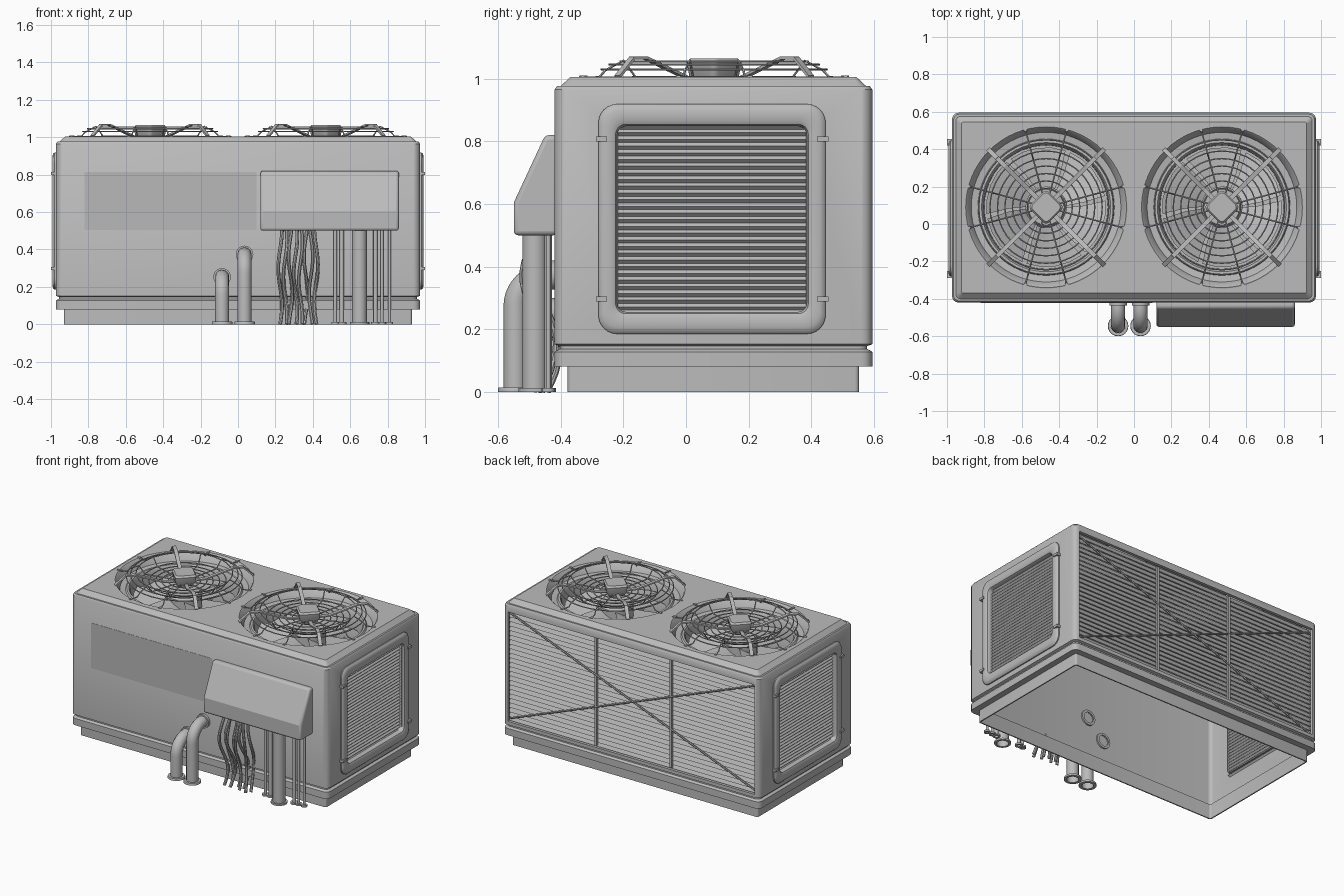
import bpy, bmesh, random
from math import sin, cos, pi, radians
from mathutils import Matrix, Vector

random.seed(4)
if "Cube" in bpy.data.objects:
    bpy.data.objects.remove(bpy.data.objects["Cube"])


def material(name, value):
    m = bpy.data.materials.new(name)
    m.use_nodes = True
    m.diffuse_color = (value, value, value, 1)
    m.node_tree.nodes["Principled BSDF"].inputs["Base Color"].default_value = m.diffuse_color
    return m


GREY = material("light_grey", 0.5)
CY, HX, HY = 0.0875, 0.973, 0.5075      # cabinet centre and half sizes


def finish(name, bm, mat=GREY):
    bmesh.ops.recalc_face_normals(bm, faces=bm.faces)
    mesh = bpy.data.meshes.new(name)
    bm.to_mesh(mesh)
    bm.free()
    mesh.materials.append(mat)
    mesh.shade_smooth()
    mesh.set_sharp_from_angle(angle=radians(35))
    ob = bpy.data.objects.new(name, mesh)
    bpy.context.scene.collection.objects.link(ob)
    return ob


def rounded_rect(hx, hy, r, n=4):
    r = max(r, 0.004)
    return [(sx * (hx - r) + r * cos(a0 + i * pi / 2 / n), sy * (hy - r) + r * sin(a0 + i * pi / 2 / n))
            for sx, sy, a0 in ((1, 1, 0), (-1, 1, pi / 2), (-1, -1, pi), (1, -1, 1.5 * pi))
            for i in range(n + 1)]


def loft(name, rings, caps=True):
    bm = bmesh.new()
    loops = [[bm.verts.new(p) for p in ring] for ring in rings]
    for a, b in zip(loops, loops[1:]):
        for i in range(len(a)):
            j = (i + 1) % len(a)
            bm.faces.new((a[i], a[j], b[j], b[i]))
    if caps:
        bm.faces.new(loops[0])
        bm.faces.new(loops[-1])
    return finish(name, bm)


def circle(x, y, z, r, n=40):
    return [(x + r * cos(2 * pi * i / n), y + r * sin(2 * pi * i / n), z) for i in range(n)]


def lathe(name, profile, x, y, steps=48, caps=False):
    return loft(name, [circle(x, y, z, r, steps) for r, z in profile], caps)


def boxes(name, items, mat=GREY):
    bm = bmesh.new()
    for centre, size, *rot in items:
        turn = rot[0] if rot else Matrix()
        bmesh.ops.create_cube(bm, size=1, matrix=Matrix.Translation(centre) @ turn @ Matrix.Diagonal((*size, 1)))
    return finish(name, bm, mat)


def tubes(name, paths, radius, cyclic=False, sides=1):
    cu = bpy.data.curves.new(name, 'CURVE')
    cu.dimensions = '3D'
    cu.bevel_depth, cu.bevel_resolution = radius, sides
    for path in paths:
        sp = cu.splines.new('POLY')
        sp.points.add(len(path) - 1)
        sp.use_cyclic_u = cyclic
        for p, co in zip(sp.points, path):
            p.co = (*co, 1)
    tmp = bpy.data.objects.new(name + "_path", cu)
    bpy.context.scene.collection.objects.link(tmp)
    bpy.context.view_layer.update()
    mesh = bpy.data.meshes.new_from_object(tmp.evaluated_get(bpy.context.evaluated_depsgraph_get()))
    bpy.data.objects.remove(tmp)
    bm = bmesh.new()
    bm.from_mesh(mesh)
    return finish(name, bm)


def cut(target, cutter):
    mod = target.modifiers.new("cut", 'BOOLEAN')
    mod.object, mod.operation, mod.solver = cutter, 'DIFFERENCE', 'EXACT'
    bpy.context.view_layer.objects.active = target
    bpy.ops.object.modifier_apply(modifier=mod.name)
    bpy.data.objects.remove(cutter)


# Hollow thin-walled cabinet, open underneath, with base step, groove and chamfered top
steps = [(.02, .985), (.02, .1), (.05, .1), (.05, 0), (.042, 0), (.042, .08), (0, .08), (0, .127),
         (.006, .132), (.016, .136), (.016, .146), (0, .152), (0, .965), (.008, .977), (.02, .977), (.05, 1.005)]
steps[0] = (.04, .985)
steps.insert(1, (.02, .965))
cabinet = loft("cabinet", [[(x, y + CY, z) for x, y in rounded_rect(HX - d, HY - d, .035 - d / 2)]
                           for d, z in steps])
cut(cabinet, boxes("back_cutter", [((0, .6, .55), (1.87, .12, .75))]))
cut(cabinet, boxes("side_cutter", [((0, .083, .55), (2.2, .6, .6))]))
for fx in (-.47, .47):
    cut(cabinet, lathe("fan_cutter", [(.43, .9), (.43, 1.1)], fx, .09, 64, True))
cabinet.data.set_sharp_from_angle(angle=radians(35))

# Flush front panel
boxes("front_panel", [((-.36, -.42, .66), (.92, .003, .31))], material("mid_grey", 0.48))

# Recessed back louvre slats, uprights and crossed rods
tilt = Matrix.Rotation(radians(-62), 4, 'X')
boxes("back_slats", [((0, .547, .18 + i * .031), (1.9, .045, .005), tilt) for i in range(25)])
boxes("back_uprights", [((x, .566, .55), (.016, .014, .75)) for x in (-.285, .285)])
tubes("back_cross_rods", [[(-.93 * s, .572, .19), (.93 * s, .572, .91)] for s in (1, -1)], .006)

# Side louvre frames, ridged slats and clips, mirrored left and right
ridge = Matrix.Rotation(radians(45), 4, 'Y')
for s, side in ((1, "left"), (-1, "right")):
    frame = [(0, .965), (0, .98), (.006, .988), (.018, .993), (.045, .993), (.055, .987), (.06, .975), (.06, .935)]
    loft(side + "_frame", [[(s * x, y + .083, z + .552) for y, z in
                            rounded_rect(.363 - d, .367 - d * 1.17, .06 - d / 2, 6)] for d, x in frame], False)
    boxes(side + "_slats", [((s * .952, .083, .25 + i * .0214), (.0153, .608, .0153), ridge) for i in range(29)])
    boxes(side + "_clips", [((s * .984, y, z), (.032, .036, .016)) for y in (-.27, .437) for z in (.297, .807)])

# Two top fans with shroud, blades, wire guard, struts and centre cap
for fx, side in ((.47, "left"), (-.47, "right")):
    lathe(side + "_fan_shroud", [(.435, 1.005), (.43, 1.007), (.424, 1.002), (.4, .95), (.365, .945), (.358, .955),
                                 (.345, .955), (.335, .94), (.33, .83), (.001, .83)], fx, .09, 64)
    lathe(side + "_fan_hub", [(.11, .83), (.11, .915), (.095, .93), (.001, .93)], fx, .09, 32)
    bm = bmesh.new()
    for k in range(6):
        grid = []
        for r in (.1, .2, .32):
            grid.append([bm.verts.new((fx + r * cos(a), .09 + r * sin(a), z)) for a, z in
                         ((k * pi / 3 + j * pi / 13 + r * .6, .905 - j * .014) for j in range(5))])
        for a, b in zip(grid, grid[1:]):
            for j in range(4):
                bm.faces.new((a[j], a[j + 1], b[j + 1], b[j]))
    finish(side + "_fan_blades", bm)

    tubes(side + "_guard_rings", [circle(fx, .09, z, r) for r, z in (
        (.1, 1.0), (.14, 1.0), (.18, 1.0), (.22, 1.0), (.26, 1.005), (.3, 1.055), (.335, 1.045), (.36, 1.03))],
          .0035, True)
    spokes, feet = [], []
    for k in range(12):
        if k % 3 != 1:
            a = radians(15 + 30 * k)
            spokes.append([(fx + r * cos(a), .09 + r * sin(a), z) for r, z in
                           ((.06, 1.0), (.26, 1.005), (.3, 1.058), (.36, 1.027), (.38, 1.005), (.43, 1.004))])
            feet.append(((fx + .432 * cos(a), .09 + .432 * sin(a), 1.005), (.022, .016, .01), Matrix.Rotation(a, 4, 'Z')))
    tubes(side + "_guard_spokes", spokes, .004)
    boxes(side + "_guard_feet", feet)
    struts = []
    for k in range(4):
        d = Vector((cos(pi / 4 + k * pi / 2), sin(pi / 4 + k * pi / 2), 0))
        path = [Vector((fx, .09, z)) + d * r for r, z in ((.05, 1.0), (.13, 1.005), (.31, 1.066), (.37, 1.066), (.435, 1.008))]
        for p, q in zip(path, path[1:]):
            v = q - p
            struts.append(((p + q) / 2, (v.length + .004, .024, .009), v.to_track_quat('X', 'Z').to_matrix().to_4x4()))
    boxes(side + "_guard_struts", struts)
    turn = Matrix.Rotation(pi / 4, 3, 'Z')
    loft(side + "_centre_cap", [[turn @ Vector((x, y, z)) + Vector((fx, .09, 0)) for x, y in
                                 rounded_rect(h, h, .02)] for h, z in ((.05, .985), (.062, 1.01), (.068, 1.052), (.06, 1.064))])

# Sloped control box on the front
outline = [(-.41, .5), (-.55, .5), (-.55, .605), (-.45, .82), (-.41, .82)]
control_box = loft("control_box", [[(x, y, z) for y, z in outline] for x in (.12, .86)])
control_box.data.set_sharp_from_angle(angle=radians(20))
bev = control_box.modifiers.new("round", 'BEVEL')
bev.width, bev.segments = .014, 3

# Two bent pipes with floor and wall flanges
bend = [(-.445 + .1 * cos(a), .1 * sin(a) - .1) for a in (pi / 2 + i * pi / 20 for i in range(11))]
for x, h, label in ((-.085, .253, "right"), (.035, .373, "left")):
    tubes(label + "_bent_pipe", [[(x, -.395, h)] + [(x, y, h + z) for y, z in bend] + [(x, -.545, 0)]], .038, sides=4)
    lathe(label + "_floor_flange", [(.038, .014), (.053, .014), (.055, .01), (.055, 0), (.036, 0)], x, -.545, 24)
    for y, r in ((-.426, .047), (-.4, .052)):
        wall = lathe(label + "_wall_flange", [(.036, -.01), (r, -.01), (r, .01), (.036, .01)], 0, 0, 24)
        wall.matrix_world = Matrix.Translation((x, y, h)) @ Matrix.Rotation(pi / 2, 4, 'X')

# Straight pipes with feet below the control box
for i, (x, y, r) in enumerate(((.52, -.445, .009), (.555, -.44, .012), (.65, -.483, .04),
                               (.735, -.44, .012), (.77, -.44, .008), (.81, -.44, .008))):
    tubes("straight_pipe_%d" % i, [[(x, y, .51), (x, y, 0)]], r, sides=4)
    lathe("pipe_foot_%d" % i, [(r, .012), (r + .012, .012), (r + .012, 0), (r * .9, 0)], x, y, 20)

# Wavy loose cables, bowed forward near the top
cables = []
for i in range(8):
    x, y, ph = .225 + i * .0275, -.48 + .03 * (i % 2), random.uniform(0, 6)
    cables.append([(x + .01 * sin(ph + t * .5), y - .035 * sin(t * pi / 8) + .01 * sin(ph + t * .4), .51 - t * .51 / 16)
                   for t in range(17)])
tubes("cables", cables, .01, sides=2)
